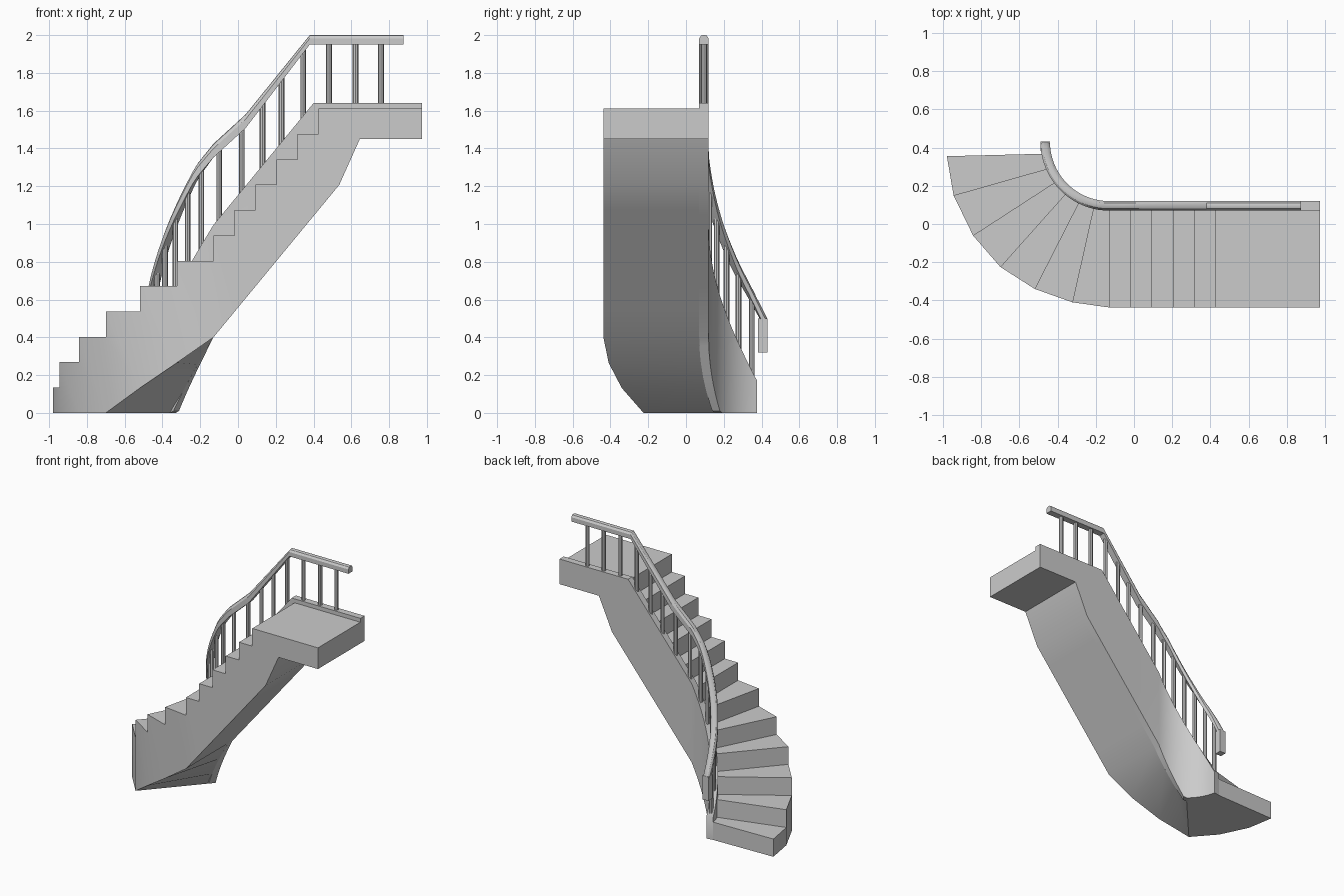
import bpy, bmesh
from math import sin, cos, radians
from mathutils import Vector

if "Cube" in bpy.data.objects:
    bpy.data.objects.remove(bpy.data.objects["Cube"])

CX, CY = -0.13, 0.43      # centre of the inner curve
RISE, RUN = 0.1342, 0.111


def interp(t, pts):
    if t <= pts[0][0]:
        return pts[0][1]
    for (a, va), (b, vb) in zip(pts, pts[1:]):
        if t <= b:
            return va + (vb - va) * (t - a) / (b - a)
    return pts[-1][1]


# Position along the stair: ("a", degrees) on the curve, ("x", x) on the straight
def plan(kind, v, r):
    if kind == "x":
        return Vector((v, CY - r, 0))
    return Vector((CX - r * sin(radians(v)), CY - r * cos(radians(v)), 0))


def soffit(kind, v):
    if kind == "a":
        return max(0, 0.4 * (1 - v / 37))
    return interp(v, [(CX, 0.4), (0.536, 1.207), (0.645, 1.45), (0.975, 1.45)])


def curb_top(kind, v):
    if kind == "a":
        return 0.995 - 0.825 * v / 80
    return interp(v, [(CX, 0.995), (0.4, 1.64)])


def rail_top(kind, v):
    if kind == "a":
        return interp(v, [(0, 1.425), (15.6, 1.31), (28.5, 1.17), (46.6, 0.97),
                          (61, 0.81), (74, 0.68), (90, 0.5)])
    return interp(v, [(CX, 1.425), (0.04, 1.58), (0.38, 2.0)])


def finish(name, bm):
    bmesh.ops.remove_doubles(bm, verts=bm.verts, dist=0.0005)
    bmesh.ops.recalc_face_normals(bm, faces=bm.faces)
    me = bpy.data.meshes.new(name)
    bm.to_mesh(me)
    bm.free()
    ob = bpy.data.objects.new(name, me)
    bpy.context.collection.objects.link(ob)
    bpy.ops.object.select_all(action="DESELECT")
    ob.select_set(True)
    bpy.context.view_layer.objects.active = ob
    bpy.ops.object.shade_smooth_by_angle(angle=radians(30))
    return ob


def loft(name, sections):
    bm = bmesh.new()
    rings = [[bm.verts.new(p) for p in s] for s in sections]
    n = len(rings[0])
    for r0, r1 in zip(rings, rings[1:]):
        for j in range(n):
            k = (j + 1) % n
            bm.faces.new((r0[j], r0[k], r1[k], r1[j]))
    bm.faces.new(rings[0])
    bm.faces.new(rings[-1])
    return finish(name, bm)


# Stair body: treads, risers, sides and soffit
outer = [(-0.98, 0.355), (-0.945, 0.15), (-0.843, -0.06), (-0.70, -0.225),
         (-0.52, -0.34), (-0.323, -0.41)]
st = []                                   # (outer point, inner point, soffit out, soffit in)
for i in range(6):
    a = 80 - i * 80 / 6
    st.append((Vector((*outer[i], 0)), plan("a", a, 0.36),
               max(0, 0.4 + RISE * (i - 6)), soffit("a", a)))
for x in [CX + RUN * i for i in range(7)] + [0.645, 0.975]:
    st.append((Vector((x, -0.437, 0)), plan("x", x, 0.36), soffit("x", x), soffit("x", x)))

bm = bmesh.new()


def face(*pts):
    uniq = []
    for p in pts:
        if all((p - q).length > 1e-4 for q in uniq):
            uniq.append(p)
    if len(uniq) > 2:
        bm.faces.new([bm.verts.new(p) for p in uniq])


def up(p, z):
    return Vector((p.x, p.y, z))


for i in range(12):
    z, ids = RISE * (i + 1), [i, i + 1] if i < 11 else [11, 12, 13, 14]
    o0, n0, o1, n1 = *st[ids[0]][:2], *st[ids[-1]][:2]
    low = 0 if i else st[0][2]
    face(up(o0, z), up(o1, z), up(n1, z), up(n0, z))
    face(up(o0, z - RISE), up(o0, z), up(n0, z), up(n0, z - RISE))
    for side, sz in ((0, 2), (1, 3)):
        bottom = [up(st[k][side], st[k][sz]) for k in ids]
        start = [up(st[i][side], z - RISE)]
        face(*bottom, up(st[ids[-1]][side], z), up(st[i][side], z), *start)
for s, t in zip(st, st[1:]):
    face(up(s[0], s[2]), up(t[0], t[2]), up(t[1], t[3]), up(s[1], s[3]))
e = st[-1]
face(up(e[0], e[2]), up(e[0], RISE * 12), up(e[1], RISE * 12), up(e[1], e[3]))
finish("stair_body", bm)

# Inner stringer curb
path = [("a", 80 - 4 * i) for i in range(20)] + \
       [("x", x) for x in (CX, 0.1, 0.4, 0.536, 0.645, 0.975)]
loft("stringer_curb", [[up(plan(k, v, r), f(k, v)) for r, f in
     ((0.36, soffit), (0.36, curb_top), (0.31, curb_top), (0.31, soffit))] for k, v in path])

# Handrail with softened top
profile = [(-0.025, -1), (0.025, -1), (0.025, -0.35), (0.015, -0.06), (0.007, 0),
           (-0.007, 0), (-0.015, -0.06), (-0.025, -0.35)]
path = [("a", 90 - 4.5 * i) for i in range(20)] + \
       [("x", x) for x in (CX, -0.05, 0.04, 0.38, 0.875)]


def rail_section(k, v):
    t = 0.05 if k == "x" and v > 0.3 else 0.073
    return [up(plan(k, v, 0.335 + w), rail_top(k, v) + h * t) for w, h in profile]


loft("handrail", [rail_section(k, v) for k, v in path])

# Rail end dropping down
c = plan("a", 86, 0.335)
loft("rail_end_drop", [[Vector((c.x + dx * 0.025, c.y + dy * 0.025, z)) for dx, dy in
     ((-1, -1), (1, -1), (1, 1), (-1, 1))] for z in (0.32, 0.5)])

# Balusters
spots = [("a", a) for a in (76, 63, 50, 37, 24, 11)] + \
        [("x", x) for x in (-0.10, 0.02, 0.13, 0.23, 0.345, 0.482, 0.622, 0.757)]
for i, (k, v) in enumerate(spots):
    p, z0, z1 = plan(k, v, 0.335), curb_top(k, v) - 0.02, rail_top(k, v) - 0.03
    bpy.ops.mesh.primitive_cylinder_add(vertices=8, radius=0.015, depth=z1 - z0,
                                        location=(p.x, p.y, (z0 + z1) / 2))
    bpy.context.object.name = f"baluster_{i + 1}"
